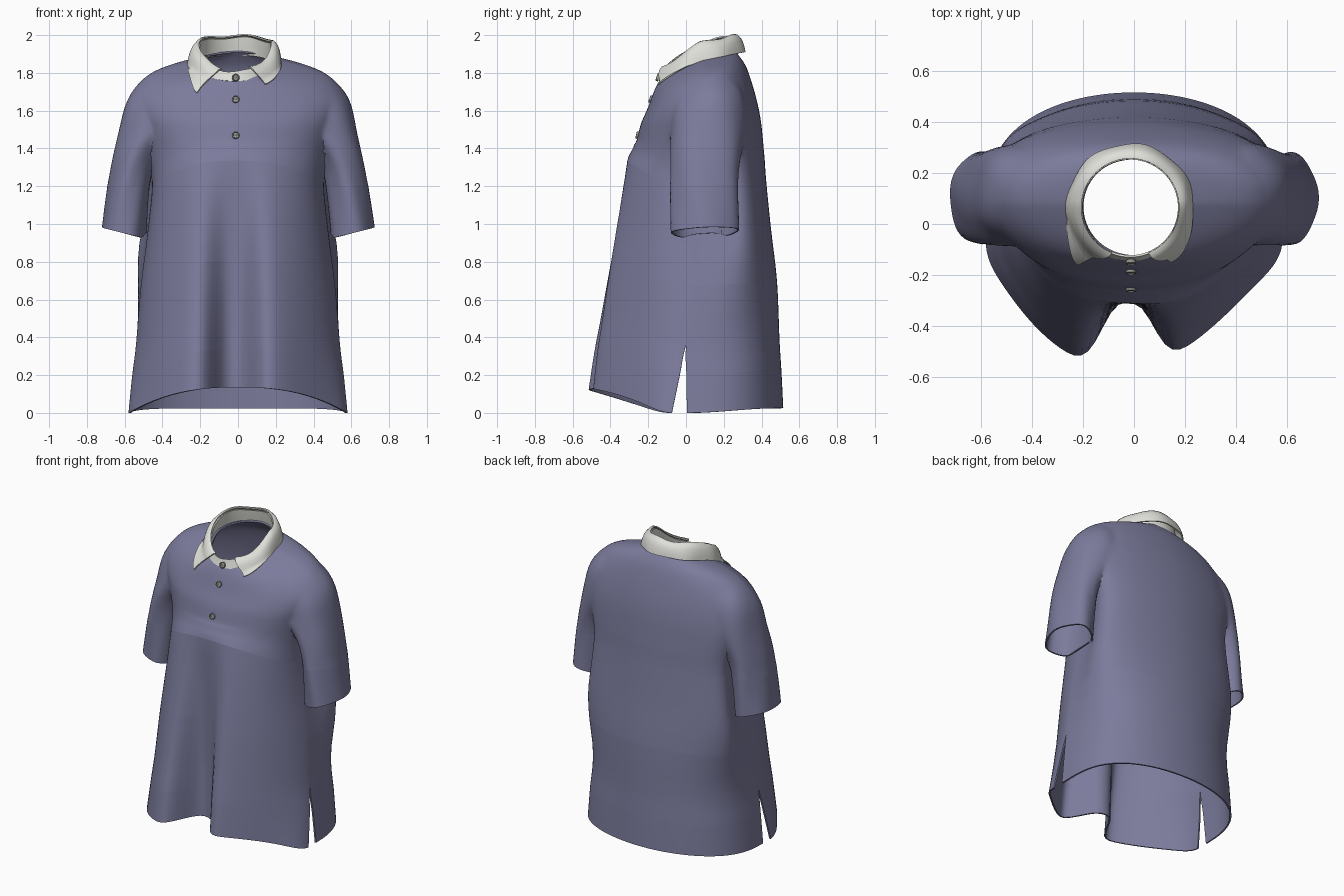
import bpy, bmesh, math
from mathutils import Vector
from mathutils.bvhtree import BVHTree

if "Cube" in bpy.data.objects:
    bpy.data.objects.remove(bpy.data.objects["Cube"])


def material(name, rgb):
    m = bpy.data.materials.new(name)
    m.diffuse_color = (*rgb, 1)
    m.use_nodes = True
    m.node_tree.nodes["Principled BSDF"].inputs["Base Color"].default_value = m.diffuse_color
    return m


BLUE = material("dusty blue cloth", (0.20, 0.20, 0.335))
WHITE = material("off white collar", (0.74, 0.74, 0.70))
GREY = material("grey button", (0.30, 0.30, 0.28))
DARK = material("dark button hole", (0.05, 0.05, 0.05))


def clamp(t):
    return max(0.0, min(1.0, t))


def smooth(t):
    t = clamp(t)
    return t * t * (3 - 2 * t)


def spline(rows, sub=4):
    """Catmull-Rom through rows of numbers."""
    out, n = [], len(rows)
    for i in range(n - 1):
        p = [rows[min(max(i + k, 0), n - 1)] for k in (-1, 0, 1, 2)]
        for k in range(sub):
            t = k / sub
            out.append([b + 0.5 * t * (c - a + t * (2 * a - 5 * b + 4 * c - d + t * (3 * (b - c) + d - a)))
                        for a, b, c, d in zip(*p)])
    return out + [list(rows[-1])]


def loft(name, rings, mat, closed=True, caps=False):
    bm = bmesh.new()
    vs = [[bm.verts.new(p) for p in r] for r in rings]
    n = len(rings[0])
    for a, b in zip(vs, vs[1:]):
        for j in range(n if closed else n - 1):
            k = (j + 1) % n
            bm.faces.new((a[j], a[k], b[k], b[j]))
    if caps:
        bm.faces.new(vs[0])
        bm.faces.new(vs[-1])
    bmesh.ops.recalc_face_normals(bm, faces=bm.faces)
    return from_bmesh(name, bm, mat)


def from_bmesh(name, bm, *mats):
    me = bpy.data.meshes.new(name)
    bm.to_mesh(me)
    bm.free()
    for m in mats:
        me.materials.append(m)
    ob = bpy.data.objects.new(name, me)
    bpy.context.collection.objects.link(ob)
    return ob


def bake(ob):
    bpy.context.view_layer.update()
    dg = bpy.context.evaluated_depsgraph_get()
    me = bpy.data.meshes.new_from_object(ob.evaluated_get(dg))
    ob.modifiers.clear()
    ob.data = me


def finish(ob, thick=0.0, offset=-1, angle=50):
    if thick:
        s = ob.modifiers.new("cloth", 'SOLIDIFY')
        s.thickness, s.offset = thick, offset
        bake(ob)
    bpy.ops.object.select_all(action='DESELECT')
    ob.select_set(True)
    bpy.context.view_layer.objects.active = ob
    bpy.ops.object.shade_smooth_by_angle(angle=math.radians(angle))


# --- body: z, half width, front y, back y, side y, front power, back power, fold
BODY = [
    (0.00, .580, -.585, .515, .00, 1.3, .65, .285),
    (0.20, .560, -.555, .505, .00, 1.3, .62, .255),
    (0.36, .540, -.52, .495, .00, 1.25, .6, .22),
    (0.67, .515, -.455, .482, .04, 1.1, .55, .15),
    (0.95, .480, -.39, .45, .08, .9, .5, .08),
    (1.20, .455, -.325, .425, .10, .75, .5, .015),
    (1.35, .470, -.28, .415, .10, .8, .52, 0),
    (1.50, .510, -.255, .40, .10, .85, .6, 0),
    (1.60, .545, -.235, .38, .10, .9, .7, 0),
    (1.70, .550, -.20, .35, .10, .95, .8, 0),
    (1.78, .475, -.175, .32, .10, 1, .9, 0),
    (1.83, .360, -.155, .29, .09, 1, .95, 0),
    (1.87, .200, -.13, .26, .065, 1, 1, 0)]
N = 120


def body_ring(r):
    z, hw, yf, yb, cy, ef, eb, fold = r
    wide = .14 * smooth((z - .4) / .5) * smooth((1.75 - z) / .3)   # full back panel
    pts = []
    for j in range(N):
        a = 2 * math.pi * j / N
        c, s = math.cos(a), math.sin(a)
        x = hw * c
        if s >= 0:
            y = cy + (yb - cy) * abs(s) ** eb
            x *= 1 + wide * 4 * s * (1 - s)
        else:
            d = (cy - yf) * (1 - 1.0 * fold * max(0, c))
            y = cy - d * abs(s) ** ef + fold * math.exp(-(abs(x + .025) / .125) ** 2.5) * abs(s)
        pts.append((x, y, z))
    return pts


shirt = loft("shirt_body", [body_ring(r) for r in spline(BODY)], BLUE, caps=True)

# --- sleeves: z, centre x, radius x, centre y, radius y
SLEEVE = [(.95, .604, .117, .10, .18), (1.2, .577, .112, .10, .18),
          (1.35, .545, .118, .105, .187), (1.5, .475, .155, .115, .2),
          (1.65, .435, .158, .115, .185), (1.75, .40, .105, .11, .12),
          (1.8, .30, .05, .11, .05)]
for side in (-1, 1):
    rings = []
    for z, cx, rx, cy, ry in spline(SLEEVE):
        ring = []
        for j in range(48):
            a = 2 * math.pi * j / 48
            k = 1 + .025 * math.sin(5 * a + 7 * z + side)
            ring.append((side * (cx + rx * k * math.cos(a)), cy + ry * k * math.sin(a), z))
        rings.append(ring)
    sl = loft("sleeve_helper", rings, BLUE, caps=True)
    m = shirt.modifiers.new("join", 'BOOLEAN')
    m.operation, m.solver, m.object = 'UNION', 'EXACT', sl
bake(shirt)
for ob in [o for o in bpy.data.objects if o.name.startswith("sleeve_helper")]:
    bpy.data.objects.remove(ob)

bm = bmesh.new()
bm.from_mesh(shirt.data)


def level(el, zs):
    return any(all(abs(v.co.z - z) < 1e-4 for v in el.verts) for z in zs)


# open the neck, hem and cuffs
bmesh.ops.delete(bm, geom=[f for f in bm.faces if level(f, (0, .95, 1.87))], context='FACES')
# seams between the panels, and the side slits
cut = [e for e in bm.edges if level(e, (.2, .67, 1.2)) or
       all(abs(v.co.y) < .008 and abs(v.co.x) > .45 and v.co.z < .361 for v in e.verts)]
bmesh.ops.split_edges(bm, edges=cut)
# soften the armholes
soft = [v for v in bm.verts if 1.22 < v.co.z < 1.76 and abs(v.co.x) > .36]
for _ in range(5):
    bmesh.ops.smooth_vert(bm, verts=soft, factor=.5, use_axis_x=True, use_axis_y=True, use_axis_z=True)
# spread the slits
move = []
for v in bm.verts:
    if v.co.z < .36 and v.link_faces:
        y = sum(f.calc_center_median().y for f in v.link_faces) / len(v.link_faces)
        move.append((v, (-.075 if y < 0 else .005) * (1 - v.co.z / .36) * math.exp(-(v.co.y / .2) ** 2)))
for v, d in move:
    v.co.y += d
# tilt neckline, seams, hem and cuffs
for v in bm.verts:
    x, y, z = v.co
    across = clamp(1 - (abs(x) / (.58 - .1 * z)) ** 2.5)
    dz = (.135 * across * smooth(-y / .1) + .025 * smooth(y / .5)) * clamp((1.45 - z) / .25)
    dz += clamp((z - 1.4) / .47) * (y - .08) * (.45 if y < .08 else .25)
    if abs(x) > .484 and .94 < z < 1.2 and y < .29:
        dz += .25 * (abs(x) - .6) * (1.2 - z) / .25 * smooth((abs(x) - .484) / .03)
    v.co.z += dz
bm.normal_update()
tree = BVHTree.FromBMesh(bm)
bm.to_mesh(shirt.data)
bm.free()
finish(shirt, .01)


# --- collar
def neck(phi, out, h):
    """Point around the neckline; phi = 0 at the front, out = offset, h = height."""
    x = (.195 + out) * math.sin(phi)
    y = .065 - (.195 + out) * math.cos(phi)
    y0 = .065 - .195 * math.cos(phi)
    z = 1.87 + (y0 - .08) * (.45 if y0 < .08 else .25) + h
    return (x - .015, y, z)


def ridge(phi):
    return .05 + .04 * smooth((1 - math.cos(phi)) / 1.1) - .008 * math.cos(phi) ** 2 + .006 * math.sin(5 * phi)


turn = [2 * math.pi * j / 72 for j in range(72)]
stand = loft("collar_stand", [[neck(p, o, -.02 + t * (ridge(p) + .01)) for p in turn]
                              for t, o in ((0, .012), (.35, .006), (.7, .0), (1, -.004))], WHITE)
finish(stand, .008, 0)

rings = []
for t, o in ((0, -.004), (.05, .012), (.2, .028), (.35, .035), (.5, .04), (.65, .044), (.8, .047), (1, .05)):
    ring = []
    for j in range(81):
        u = j / 80
        start, stop = math.radians(22 + 17 * t), math.radians(22 + 30 * t)
        p = start + u * (2 * math.pi - start - stop)
        end = math.exp(-(min(u, 1 - u) / .1) ** 2)      # collar points
        low = -.005 - (.05 if u < .5 else .11) * end
        top = ridge(p) + (.004 if t == .05 else 0)
        x, y, z = neck(p, o + (.004 * math.sin(7 * p) + .012 * end) * t, top + (low - top) * t)
        hit = tree.ray_cast(Vector((x, -1, z)), Vector((0, 1, 0)))[0] if y < .02 else None
        if hit and hit.y < .05:                          # rest on the chest
            y = min(y, hit.y - .012)
        ring.append((x, y, z))
    rings.append(ring)
fall = loft("collar_fall", rings, WHITE, closed=False)
finish(fall, .008, 0, 60)

# --- buttons
for i, z in enumerate((1.775, 1.66, 1.47)):
    x = -.012
    if i == 0:
        pos, nrm = Vector((x, -.147, z)), Vector((0, -.95, .3))
    else:
        pos, nrm, _, _ = tree.ray_cast(Vector((x, -1, z)), Vector((0, 1, 0)))
        nrm = nrm if nrm.y < 0 else -nrm
    bm = bmesh.new()
    prof = ((.013, .005), (.015, .01), (.019, .009), (.02, .004), (.02, -.004))
    rows = [[bm.verts.new((r * math.cos(k * math.pi / 12), r * math.sin(k * math.pi / 12), h))
             for k in range(24)] for r, h in prof]
    bm.faces.new(rows[0])
    for a, b in zip(rows, rows[1:]):
        for k in range(24):
            bm.faces.new((a[k], b[k], b[(k + 1) % 24], a[(k + 1) % 24]))
    for k in range(4):
        cx, cy = .005 * math.cos(k * math.pi / 2 + .785), .005 * math.sin(k * math.pi / 2 + .785)
        f = bm.faces.new([bm.verts.new((cx + .0025 * math.cos(q * math.pi / 4),
                                        cy + .0025 * math.sin(q * math.pi / 4), .006)) for q in range(8)])
        f.material_index = 1
    rot = nrm.normalized().to_track_quat('Z', 'Y')
    for v in bm.verts:
        v.co = rot @ v.co + pos
    finish(from_bmesh("button", bm, GREY, DARK), angle=30)
